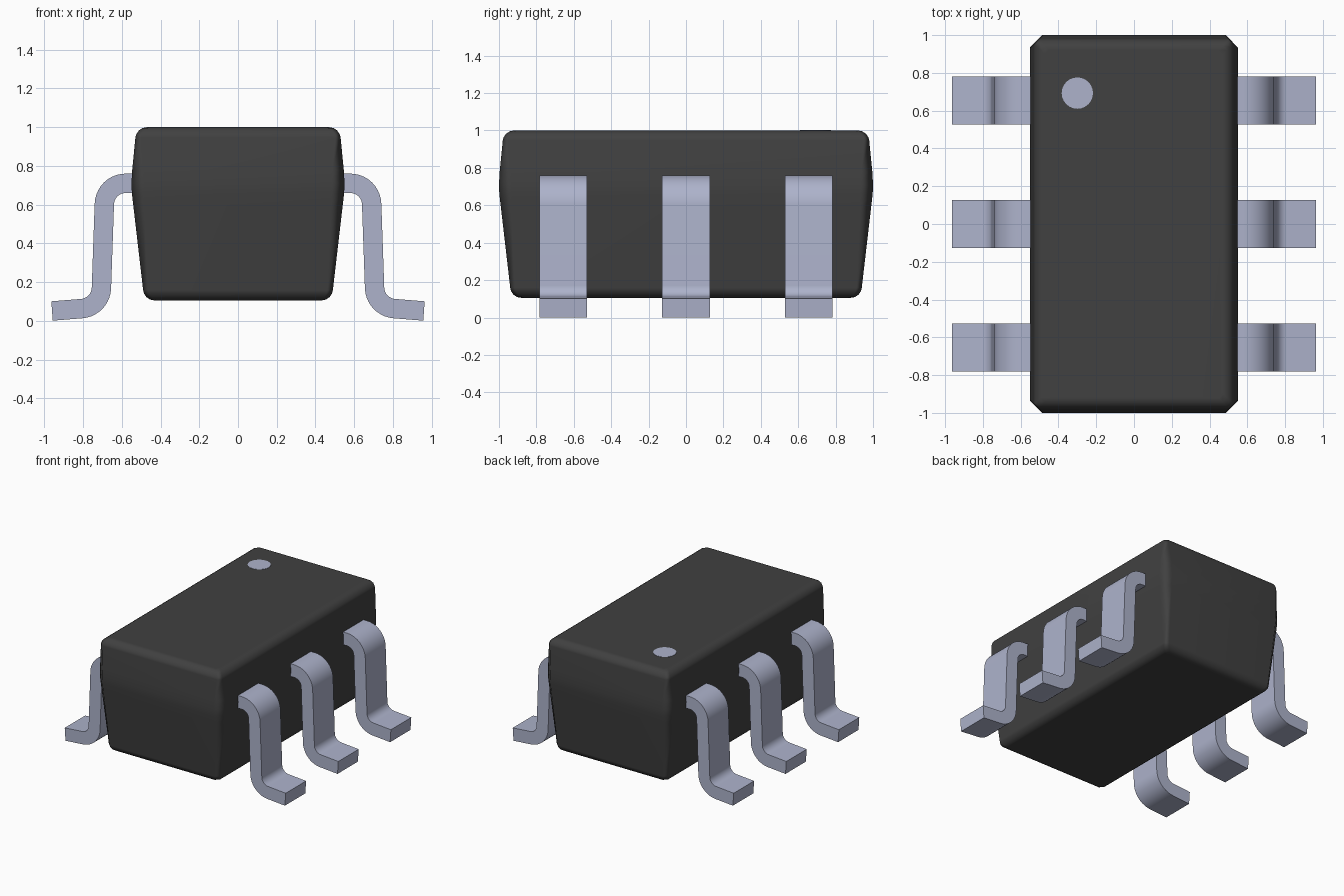
import bpy, bmesh, math
from math import sin, cos, radians

cube = bpy.data.objects.get("Cube")
if cube:
    bpy.data.objects.remove(cube, do_unlink=True)


def material(name, rgb, rough):
    m = bpy.data.materials.new(name)
    m.use_nodes = True
    m.diffuse_color = (*rgb, 1)
    bsdf = m.node_tree.nodes["Principled BSDF"]
    bsdf.inputs["Base Color"].default_value = (*rgb, 1)
    bsdf.inputs["Roughness"].default_value = rough
    return m


charcoal = material("charcoal plastic", (0.052, 0.052, 0.052), 0.6)
tin = material("pale tin", (0.42, 0.45, 0.60), 0.5)


def finish(name, bm, mat, angle):
    """Turn a bmesh into an object, smooth up to the given angle."""
    bmesh.ops.recalc_face_normals(bm, faces=bm.faces)
    mesh = bpy.data.meshes.new(name)
    bm.to_mesh(mesh)
    bm.free()
    mesh.materials.append(mat)
    ob = bpy.data.objects.new(name, mesh)
    bpy.context.collection.objects.link(ob)
    bpy.ops.object.select_all(action='DESELECT')
    ob.select_set(True)
    bpy.context.view_layer.objects.active = ob
    bpy.ops.object.shade_smooth_by_angle(angle=radians(angle))
    ob.modifiers.new("weighted normals", 'WEIGHTED_NORMAL').keep_sharp = True
    return ob


# Package body: stacked rectangles with cut corners (height, inset, corner cut)
HALF_X, HALF_Y, ROUND = 0.55, 1.0, 0.06
rings = []
for a in (0, 22.5, 45, 67.5, 84):      # rounded bottom edge
    rings.append((0.165 - ROUND * cos(radians(a)),
                  0.06 + ROUND * (1 - sin(radians(a))), 0.022 + 0.008 * a / 90))
rings += [(0.60, 0.009, 0.06), (0.66, 0.002, 0.065), (0.71, 0.0, 0.065),
          (0.78, 0.004, 0.06)]
for a in (6, 22.5, 45, 67.5, 90):      # rounded top edge
    rings.append((0.94 + ROUND * sin(radians(a)),
                  0.02 + ROUND * (1 - cos(radians(a))), 0.03 - 0.008 * a / 90))

bm = bmesh.new()
loops = []
for z, inset, c in rings:
    x, y = HALF_X - inset, HALF_Y - inset
    outline = [(x, -y + c), (x, y - c), (x - c, y), (-x + c, y),
               (-x, y - c), (-x, -y + c), (-x + c, -y), (x - c, -y)]
    loops.append([bm.verts.new((px, py, z)) for px, py in outline])
for lo, hi in zip(loops, loops[1:]):
    for i in range(8):
        j = (i + 1) % 8
        bm.faces.new((lo[i], lo[j], hi[j], hi[i]))
bm.faces.new(loops[0])
bm.faces.new(loops[-1])
finish("package_body", bm, charcoal, 50)

# Lead centreline: (x, z, direction of travel in degrees)
STEPS, BEND, HALF_T, HALF_W = 10, 0.11, 0.05, 0.127
path = [(0.50, 0.71, 0)]
for i in range(STEPS + 1):             # shoulder bend
    a = 90 - 88 * i / STEPS
    path.append((0.58 + BEND * cos(radians(a)), 0.60 + BEND * sin(radians(a)), a - 90))
for i in range(STEPS + 1):             # ankle bend
    a = 182 + 84 * i / STEPS
    path.append((0.815 + BEND * cos(radians(a)), 0.173 + BEND * sin(radians(a)), a - 270))
path.append((0.96, 0.051, -4))


def lead(name, side, y):
    bm = bmesh.new()
    sections = []
    for x, z, d in path:
        nx, nz = -sin(radians(d)) * HALF_T, cos(radians(d)) * HALF_T
        sections.append([bm.verts.new((side * (x + s * nx), y + w, z + s * nz))
                         for s, w in ((1, -HALF_W), (1, HALF_W), (-1, HALF_W), (-1, -HALF_W))])
    for a, b in zip(sections, sections[1:]):
        for i in range(4):
            j = (i + 1) % 4
            bm.faces.new((a[i], a[j], b[j], b[i]))
    bm.faces.new(sections[0])
    bm.faces.new(sections[-1])
    finish(name, bm, tin, 30)


for side, side_name in ((1, "left"), (-1, "right")):
    for y, place in ((-0.655, "front"), (0, "middle"), (0.655, "back")):
        lead(f"lead_{side_name}_{place}", side, y)

# Pin one marker: thin disc on the top
bm = bmesh.new()
bmesh.ops.create_cone(bm, cap_ends=True, segments=24, radius1=0.083, radius2=0.083, depth=0.006)
bmesh.ops.translate(bm, verts=bm.verts, vec=(-0.30, 0.693, 0.999))
finish("pin_marker", bm, tin, 30)
